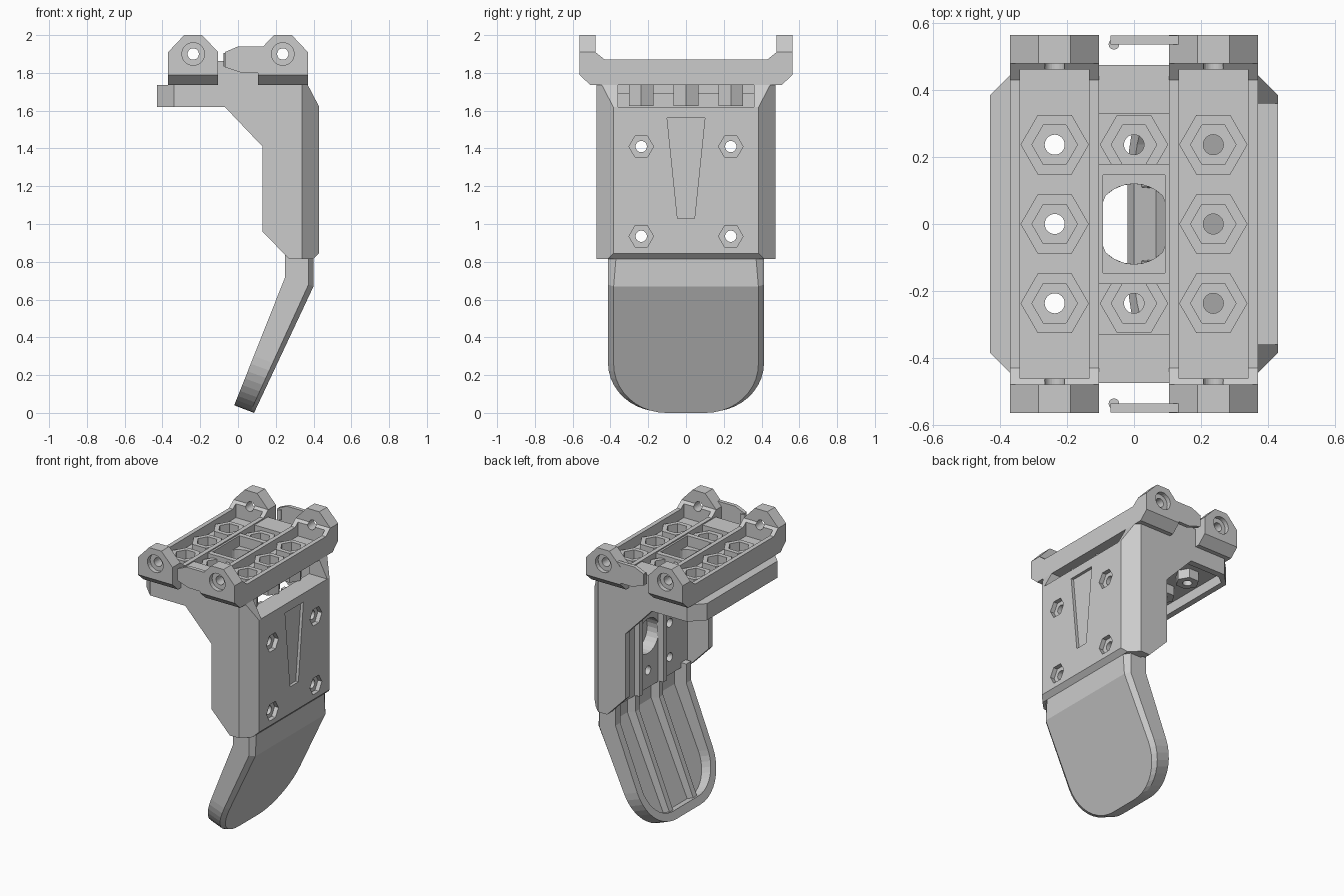
import bpy, bmesh, math

if "Cube" in bpy.data.objects:
    bpy.data.objects.remove(bpy.data.objects["Cube"])


def mesh_obj(name, verts, faces):
    me = bpy.data.meshes.new(name)
    me.from_pydata(verts, [], faces)
    bm = bmesh.new()
    bm.from_mesh(me)
    bmesh.ops.recalc_face_normals(bm, faces=bm.faces)
    bm.to_mesh(me)
    bm.free()
    ob = bpy.data.objects.new(name, me)
    bpy.context.collection.objects.link(ob)
    return ob


def loft(name, rows):
    n = len(rows[0])
    faces = [list(range(n))[::-1], [(len(rows) - 1) * n + i for i in range(n)]]
    for r in range(len(rows) - 1):
        for i in range(n):
            j = (i + 1) % n
            faces.append([r * n + i, r * n + j, (r + 1) * n + j, (r + 1) * n + i])
    return mesh_obj(name, [p for row in rows for p in row], faces)


def prism(name, pts, axis, a, b):
    """Extrude a 2D outline along an axis from a to b."""
    place = {'x': lambda p, t: (t, p[0], p[1]),
             'y': lambda p, t: (p[0], t, p[1]),
             'z': lambda p, t: (p[0], p[1], t)}[axis]
    return loft(name, [[place(p, t) for p in pts] for t in (a, b)])


def box(name, x0, x1, y0, y1, z0, z1):
    return prism(name, [(x0, y0), (x1, y0), (x1, y1), (x0, y1)], 'z', z0, z1)


def ngon(u, v, r, n=24):
    return [(u + r * math.cos(2 * math.pi * i / n), v + r * math.sin(2 * math.pi * i / n)) for i in range(n)]


def boolean(ob, other, op='DIFFERENCE'):
    mod = ob.modifiers.new('bool', 'BOOLEAN')
    mod.operation, mod.object, mod.solver = op, other, 'EXACT'
    bpy.context.view_layer.objects.active = ob
    bpy.ops.object.modifier_apply(modifier=mod.name)
    bpy.data.objects.remove(other, do_unlink=True)


def cut(ob, *args):
    boolean(ob, prism('cutter', *args))


GRID = (-0.237, 0, 0.237)

# L-shaped housing shell
housing = prism('housing', [(-.43, 1.735), (-.43, 1.62), (-.07, 1.62), (.13, 1.41), (.13, .96),
                            (.27, .815), (.40, .815), (.43, .845), (.43, 1.62), (.37, 1.735)], 'y', -.475, .475)
boolean(housing, prism('outline', [(-.43, -.385), (-.34, -.475), (.34, -.475), (.43, -.385),
                                   (.43, .385), (.34, .475), (-.34, .475), (-.43, .385)], 'z', .5, 2), 'INTERSECT')
cut(housing, [(-.39, -.385), (-.33, -.43), (.29, -.43), (.29, .43), (-.33, .43), (-.39, .385)], 'z', .7, 1.69)
# front slot under the rail plate
boolean(housing, box('cutter', .25, .5, -.36, .36, 1.62, 1.8))
# bolt holes with hex recesses, and the tapered front recess
for y in (-.237, .237):
    for z in (.935, 1.41):
        cut(housing, ngon(y, z, .065, 6), 'x', .40, .5)
        cut(housing, ngon(y, z, .03), 'x', .2, .45)
cut(housing, [(-.1, 1.56), (.1, 1.56), (.045, 1.03), (-.045, 1.03)], 'x', .41, .5)
# inner wall: blind holes and a large round recess
cut(housing, ngon(0, 1.172, .12), 'x', .2, .38)
for y, z in ((0, .935), (0, 1.41), (-.237, 1.172), (.237, 1.172)):
    cut(housing, ngon(y, z, .03), 'x', .2, .38)
# roof holes
for x in GRID:
    for y in GRID:
        cut(housing, ngon(x, y, .03 if (x or y) else .12), 'z', 1.6, 1.8)
for s in (-1, 1):
    box('inner_rib', .25, .30, s * .13 - .02, s * .13 + .02, .82, 1.60)

# Rail plate: middle bar plus two side rails with raised end lugs
plate = box('rail_plate', -.2, .2, -.475, .475, 1.735, 1.862)
half = [(.505, 1.735), (.565, 1.79), (.565, 2), (.48, 2), (.48, 1.91), (.43, 1.87)]
side = half + [(-y, z) for y, z in reversed(half)]
for s in (-1, 1):
    rail = prism('rail', side, 'x', s * .37, s * .105)
    boolean(rail, prism('lug', [(s * x, z) for x, z in ((.37, 1.7), (.37, 1.91), (.285, 2), (.19, 2),
                                                       (.105, 1.91), (.105, 1.7))], 'y', -1, 1), 'INTERSECT')
    boolean(plate, rail, 'UNION')
for s in (-1, 1):
    # channel floor and lug holes
    x0, x1 = sorted((s * .34, s * .135))
    boolean(plate, box('cutter', x0, x1, -.462, .462, 1.80, 1.95))
    for e in (-1, 1):
        cut(plate, ngon(s * .237, 1.9, .03), 'y', e * .45, e * .6)
        cut(plate, ngon(s * .237, 1.9, .06), 'y', e * .535, e * .6)
    # pockets in the middle bar
    y0, y1 = sorted((s * .18, s * .33))
    boolean(plate, box('cutter', -.105, .105, y0, y1, 1.80, 1.95))
boolean(plate, box('cutter', -.092, .092, -.146, .146, 1.79, 1.95))
win = [(max(-.092, min(.092, x)), y) for x, y in ngon(0, 0, .12, 32)]
cut(plate, win, 'z', 1.6, 1.9)
# hex nut seats above and below
for x in GRID:
    for y in GRID:
        if not (x or y):
            continue
        boolean(plate, prism('seat', ngon(x, y, .102, 6), 'z', 1.77, 1.84), 'UNION')
        boolean(plate, prism('nut', ngon(x, y, .075, 6), 'z', 1.625, 1.76), 'UNION')
        cut(plate, ngon(x, y, .068, 6), 'z', 1.78, 1.9)
        cut(plate, ngon(x, y, .03), 'z', 1.5, 1.9)

# Spring latch at both ends
for e in (-1, 1):
    prism('latch_arm', [(-.07, 1.83), (-.07, 1.91), (0, 1.94), (.14, 1.94), (.14, 1.80), (.02, 1.80)],
          'y', e * .537, e * .563)
    prism('latch_hook', ngon(-.06, e * .537, .016, 12), 'z', 1.835, 1.905)

# Curved paddle: profile points between inner and outer face
INNER = ((.25, .85), (.25, .72), (-.02, .04))
OUTER = ((.40, .85), (.40, .67), (.085, 0))
LEN = .73


def paddle_point(seg, f, y, d):
    i, j, k, m = INNER[seg], INNER[seg + 1], OUTER[seg], OUTER[seg + 1]
    a = [p + (q - p) * f for p, q in zip(i, j)]
    b = [p + (q - p) * f for p, q in zip(k, m)]
    return (a[0] + (b[0] - a[0]) * d, y, a[1] + (b[1] - a[1]) * d)


def paddle_loft(name, w, r, length, d0, d1, chamfer=0):
    levels = [(0, 0, w), (1, 0, w)]
    for k in range(11):
        a = math.pi / 2 * k / 10
        levels.append((1, (length - r + r * math.sin(a)) / LEN, w - r + r * math.cos(a)))
    rows = []
    for n, (seg, f, h) in enumerate(levels):
        c = chamfer * (1.5 if n == 0 else 1)
        sec = [(h, d0), (h, d1 - 6 * chamfer), (h - c, d1), (-h + c, d1), (-h, d1 - 6 * chamfer), (-h, d0)]
        if not chamfer:
            sec = [(h, d0), (h, d1), (-h, d1), (-h, d0)]
        rows.append([paddle_point(seg, f, y, d) for y, d in sec])
    return loft(name, rows)


paddle = paddle_loft('paddle', .413, .28, LEN, 0, 1, .03)
boolean(paddle, paddle_loft('cutter', .36, .225, LEN - .055, -.3, .6))
# stiffening ribs inside the paddle
for s in (-1, 1):
    loft('paddle_rib', [[paddle_point(seg, f, s * .13 + y, d) for y, d in
                         ((-.02, .2), (.02, .2), (.025, .7), (-.025, .7))]
                        for seg, f in ((0, 0), (1, 0), (1, .95))])
